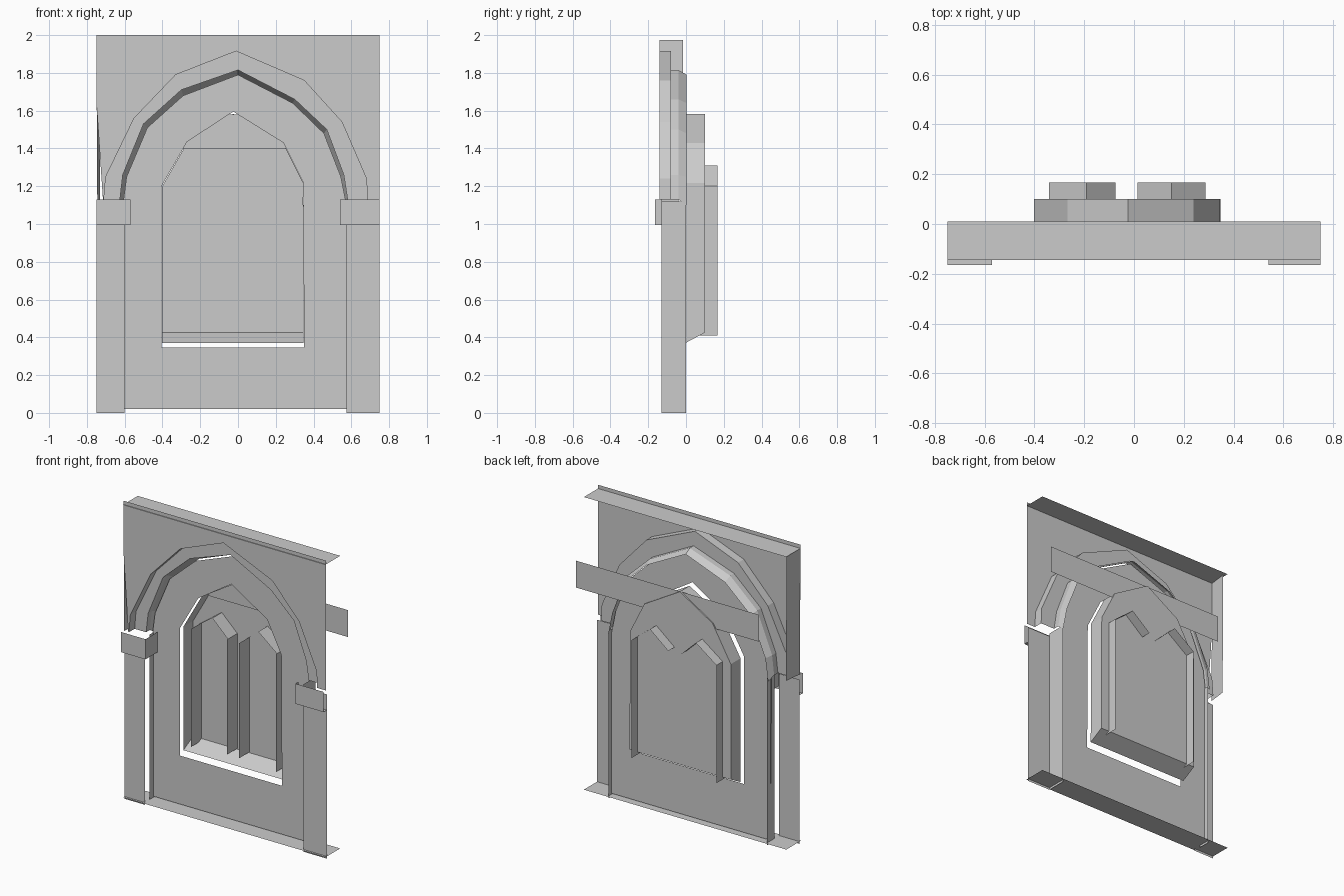
import bpy, bmesh

if "Cube" in bpy.data.objects:
    bpy.data.objects.remove(bpy.data.objects["Cube"])

def finish(name, bm):
    me = bpy.data.meshes.new(name)
    bm.to_mesh(me)
    bm.free()
    ob = bpy.data.objects.new(name, me)
    bpy.context.collection.objects.link(ob)
    return ob

def panel(name, y, *loops):
    """Flat upright sheet at depth y: first loop is the outline, others are holes."""
    bm = bmesh.new()
    edges = []
    for loop in loops:
        vs = [bm.verts.new((x, y, z)) for x, z in loop]
        edges += [bm.edges.new((vs[i - 1], vs[i])) for i in range(len(vs))]
    bmesh.ops.triangle_fill(bm, edges=edges, use_beauty=True, normal=(0, -1, 0))
    return finish(name, bm)

def strip(name, a, ya, b, yb, closed=False):
    """Ribbon of quads between profile a at depth ya and profile b at depth yb."""
    bm = bmesh.new()
    va = [bm.verts.new((x, ya, z)) for x, z in a]
    vb = [bm.verts.new((x, yb, z)) for x, z in b]
    for i in range(0 if closed else 1, len(a)):
        bm.faces.new((va[i - 1], va[i], vb[i], vb[i - 1]))
    return finish(name, bm)

def rect(x0, x1, z0, z1):
    return [(x0, z0), (x0, z1), (x1, z1), (x1, z0)]

# Arch profiles, left springing to right springing
outer = [(-.71, 1.13), (-.70, 1.25), (-.55, 1.56), (-.33, 1.79), (-.01, 1.915),
         (.35, 1.76), (.55, 1.54), (.68, 1.24), (.685, 1.13)]
middle = [(-.625, 1.13), (-.61, 1.26), (-.50, 1.53), (-.30, 1.71), (0, 1.815),
          (.30, 1.66), (.47, 1.50), (.56, 1.26), (.58, 1.13)]
inner = [(-.61, 1.10), (-.59, 1.25), (-.48, 1.51), (-.29, 1.68), (0, 1.79),
         (.29, 1.64), (.455, 1.48), (.545, 1.25), (.575, 1.10)]

# Spandrel wall above the arch, with its top and left return
panel("spandrel", -.14, [(-.715, 1.13), (-.75, 1.65), (-.75, 2), (.75, 2), (.75, 1.13)]
      + outer[::-1])
strip("top_cover", [(-.75, 1.975), (.75, 1.975)], -.145, [(-.75, 1.975), (.75, 1.975)], .01)
left = [(-.745, 1.13), (-.75, 1.975)]
strip("left_return", left, -.14, [(-.73, 1.13), (-.735, 1.975)], -.015)

# Stepped arch mouldings
strip("outer_soffit", outer, -.14, outer, -.08)
strip("outer_step", outer, -.08, middle, -.08)
strip("middle_soffit", middle, -.08, middle, -.04)
strip("inner_soffit", middle, -.04, inner, .003)

# Piers, their inner returns and the capitals
for side, xo, xi, xc in (("left", -.75, -.60, -.57), ("right", .75, .575, .54)):
    panel(side + "_pier", -.13, rect(xo, xi, 0, 1.10))
    jamb = [(xi, 0), (xi, 1.12)]
    strip(side + "_pier_return", jamb, -.08 if xo < 0 else -.13, jamb, 0)
    panel(side + "_capital", -.165, rect(xo, xc, .995, 1.13))
    cap = [(xc, .995), (xc, 1.13)]
    strip(side + "_capital_return", cap, -.165, cap, -.04 if xo < 0 else -.13)
    under = [(xo, .995), (xc, .995)]
    strip(side + "_capital_underside", under, -.165, under, -.13)

# Base sheet
base = [(-.75, .015), (.75, .015)]
strip("base_sheet", base, -.145, base, .01)

# Recessed wall with the window opening
opening = [(-.405, .345), (-.405, 1.2), (-.27, 1.435), (-.025, 1.595),
           (.24, 1.43), (.345, 1.22), (.35, .345)]
reveal = [(-.402, .37), (-.402, 1.198), (-.267, 1.435), (-.025, 1.583),
          (.239, 1.43), (.345, 1.218), (.348, .37)]
panel("recessed_wall", -.035, [(-.60, .02)] + inner + [(.575, .02)], opening)

# Window reveal with a sloping sill, closed at the back by the window panel
reveal_back = [(-.402, .425)] + reveal[1:-1] + [(.348, .425)]
strip("window_reveal", reveal, -.003, reveal_back, .10, closed=True)
panel("window_panel", .10, reveal_back)

# Twin lancets: heads and outer jambs pass through the panel, inner jambs stop on it
for side, xo, xm, xi in (("left", -.342, -.19, -.075), ("right", .288, .15, .015)):
    head = [(xo, 1.2), (xm, 1.31), (xi, 1.2)]
    strip(side + "_lancet_head", head, .0, head, .167)
    jamb = [(xo, .41), (xo, 1.2)]
    strip(side + "_outer_jamb", jamb, -.01, jamb, .167)
    stop = [(xi, .43), (xi, 1.2)]
    strip(side + "_inner_jamb", stop, -.01, stop, .10)

# Wide band behind the window head
panel("back_band", .092, rect(-.605, .75, 1.40, 1.58))
